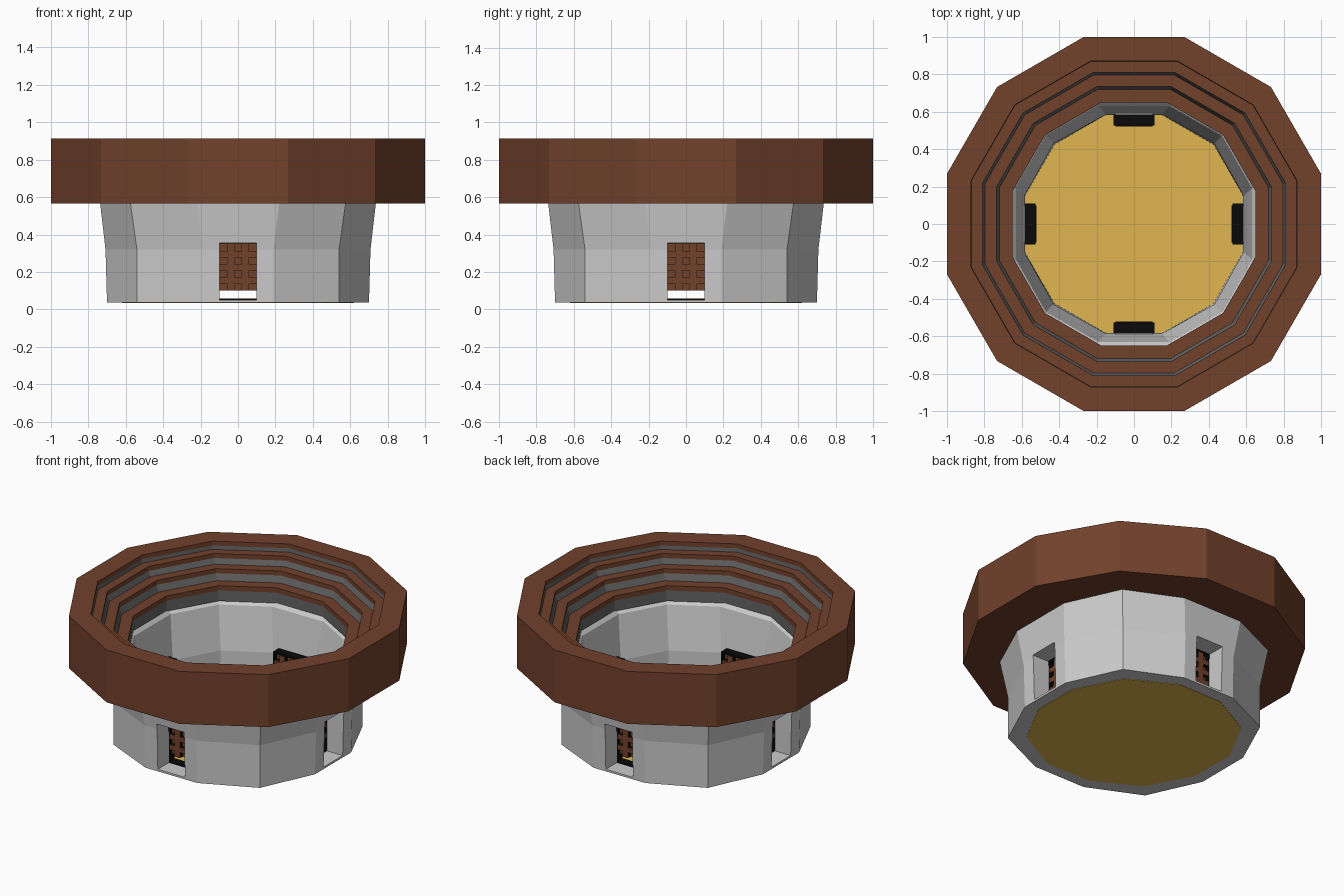
import bpy, bmesh, math
from mathutils import Matrix, Vector

if "Cube" in bpy.data.objects:
    bpy.data.objects.remove(bpy.data.objects["Cube"])

T = math.tan(math.radians(15))


def material(name, rgb):
    m = bpy.data.materials.new(name)
    m.diffuse_color = (*rgb, 1)
    m.use_nodes = True
    m.node_tree.nodes["Principled BSDF"].inputs["Base Color"].default_value = m.diffuse_color
    return m


BROWN = material("brown wood", (0.165, 0.052, 0.024))
DARK = material("dark grey stone", (0.13, 0.13, 0.13))
BLACK = material("black iron", (0.003, 0.003, 0.003))
GOLD = material("sand", (0.75, 0.47, 0.08))


def finish(bm, name, mats):
    bmesh.ops.recalc_face_normals(bm, faces=bm.faces)
    me = bpy.data.meshes.new(name)
    bm.to_mesh(me)
    bm.free()
    for m in mats:
        me.materials.append(m)
    ob = bpy.data.objects.new(name, me)
    bpy.context.collection.objects.link(ob)
    return ob


def ring(bm, a, z, w=None, d=None):
    """Twelve-sided ring: a = distance to the side, w = half side, d = diagonal corner."""
    w = a * T if w is None else w
    d = a * 0.732 if d is None else d
    out = []
    for k in range(4):
        rot = Matrix.Rotation(k * math.pi / 2, 3, 'Z')
        out += [bm.verts.new(rot @ Vector((x, y, z))) for x, y in ((a, w), (d, d), (w, a))]
    return out


def loft(name, profile, mats=(), slots=None, closed=True):
    bm = bmesh.new()
    rings = [ring(bm, *p) for p in profile]
    n = len(rings)
    for i in range(n if closed else n - 1):
        A, B = rings[i], rings[(i + 1) % n]
        for j in range(12):
            k = (j + 1) % 12
            f = bm.faces.new((A[j], A[k], B[k], B[j]))
            if slots:
                f.material_index = slots[i]
    if not closed:
        bm.faces.new(rings[0])
        bm.faces.new(rings[-1])
    return finish(bm, name, mats)


def add_box(bm, lo, hi, slot=0, rot=Matrix()):
    lo, hi = Vector(lo), Vector(hi)
    mat = rot @ Matrix.Translation((lo + hi) / 2) @ Matrix.Diagonal((*(hi - lo), 1))
    vs = bmesh.ops.create_cube(bm, size=1, matrix=mat)["verts"]
    for f in {f for v in vs for f in v.link_faces}:
        f.material_index = slot


# Lower stone wall, flaring outward towards the top
wall = loft("stone_wall", [
    (0.70, 0.036, 0.19, 0.54), (0.708, 0.32, 0.19, 0.54), (0.737, 0.57, 0.22, 0.575),
    (0.74, 0.62, 0.22, 0.575), (0.652, 0.625, 0.20, 0.49), (0.63, 0.60, 0.19, 0.47),
    (0.586, 0.32, 0.15, 0.43), (0.583, 0.05, 0.15, 0.425), (0.62, 0.036, 0.16, 0.46)])

# Gate openings cut through all four sides
for i in range(2):
    bm = bmesh.new()
    add_box(bm, (-0.10, -1, 0.05), (0.10, 1, 0.355), 0, Matrix.Rotation(i * math.pi / 2, 4, 'Z'))
    cutter = finish(bm, "gate_cutter", [])
    cutter.hide_render = True
    mod = wall.modifiers.new("opening", 'BOOLEAN')
    mod.object = cutter
    mod.operation = 'DIFFERENCE'
    mod.solver = 'EXACT'
    bpy.context.view_layer.objects.active = wall
    bpy.ops.object.modifier_apply(modifier=mod.name)
    bpy.data.objects.remove(cutter)

# Upper stand with stepped seating: brown boards with a fascia, grey risers below
profile = [(0.70, 0.565), (1.0, 0.565), (1.0, 0.914), (0.87, 0.914)]
slots = [0, 0, 0, 0]
for outer, inner, z, fascia in ((0.868, 0.81, 0.86, 0.885), (0.797, 0.735, 0.795, 0.83),
                                (0.72, 0.65, 0.722, 0.765)):
    profile += [(profile[-1][0], fascia), (outer, z), (inner, z)]
    slots += [1, 0, 0]
profile += [(0.65, 0.69), (0.65, 0.62), (0.70, 0.615)]
slots += [1, 0, 0]
loft("seating_stand", profile, [BROWN, DARK], slots)

# Sand floor
loft("sand_floor", [(0.62, 0.034, 0.16, 0.46), (0.62, 0.045, 0.16, 0.46)], [GOLD], closed=False)

# Raised lattice gates: black frame, black bars faced with brown on both sides
frame = [((-0.11, 0.048), (0.11, 0.058)), ((-0.11, 0.352), (0.11, 0.362)),
         ((-0.11, 0.048), (-0.098, 0.36)), ((0.098, 0.048), (0.11, 0.36))]
bars = [((x - 0.02, 0.10), (x + 0.02, 0.352)) for x in (-0.04, 0.04)]
bars += [((-0.098, z), (0.098, z + 0.033)) for z in (0.137, 0.207, 0.277)]
bm = bmesh.new()
for k in range(4):
    rot = Matrix.Rotation(k * math.pi / 2, 4, 'Z')
    for (x0, z0), (x1, z1) in frame:
        add_box(bm, (x0, -0.584, z0), (x1, -0.527, z1), 1, rot)
    for (x0, z0), (x1, z1) in bars:
        add_box(bm, (x0, -0.577, z0), (x1, -0.525, z1), 1, rot)
        for y in (-0.582, -0.525):
            add_box(bm, (x0, y, z0), (x1, y + 0.005, z1), 0, rot)
    add_box(bm, (-0.1, -0.556, 0.10), (0.1, -0.55, 0.355), 0, rot)
finish(bm, "lattice_gates", [BROWN, BLACK])
